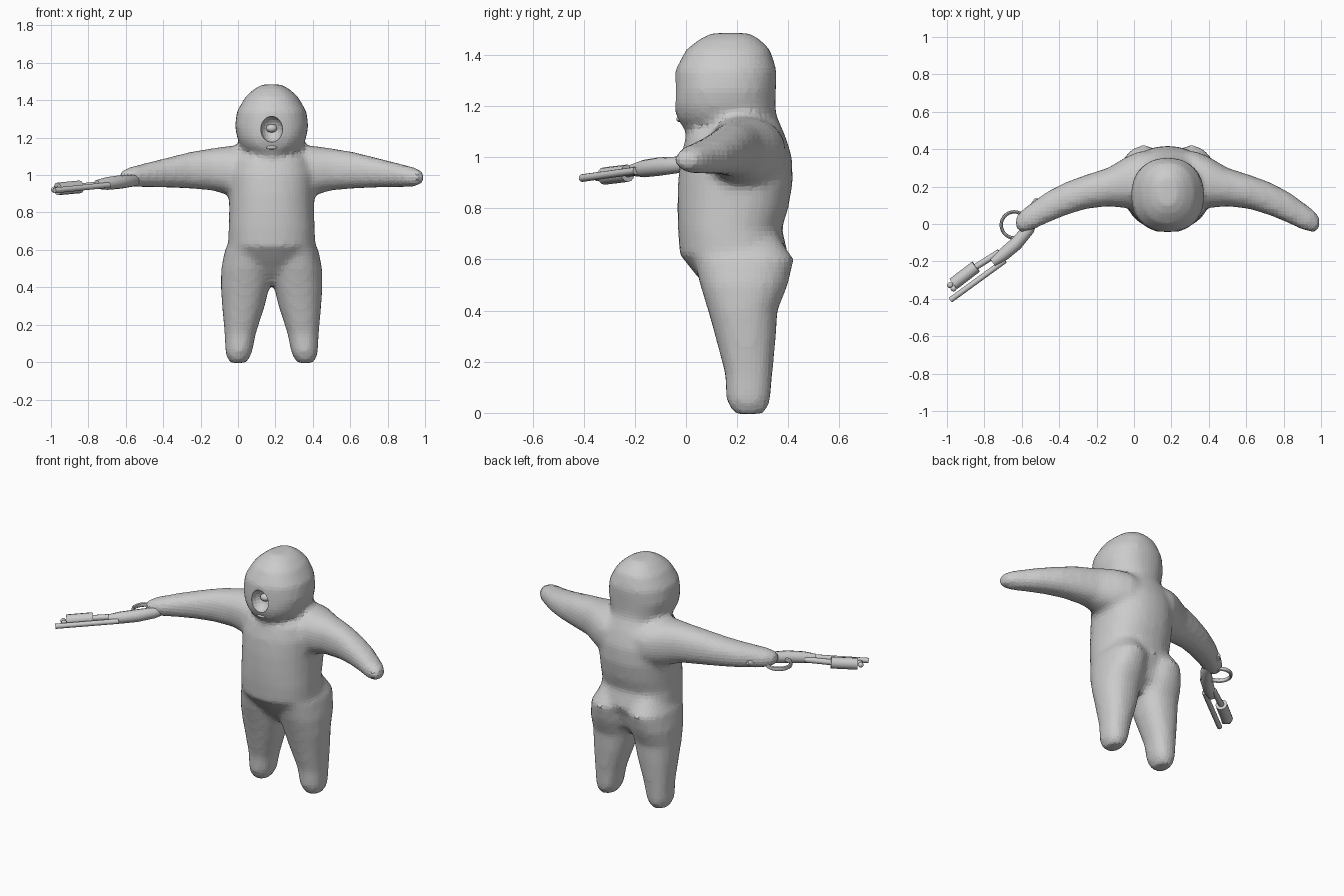
import bpy, bmesh
from math import cos, sin, pi, copysign
from mathutils import Vector, Matrix

cube = bpy.data.objects.get("Cube")
if cube:
    bpy.data.objects.remove(cube)

MID = 0.18  # the figure's own centre line in x

clay = bpy.data.materials.new("clay_grey")
clay.use_nodes = True
clay.diffuse_color = (0.6, 0.6, 0.6, 1)
for node in clay.node_tree.nodes:
    if node.type == 'BSDF_PRINCIPLED':
        node.inputs["Base Color"].default_value = (0.6, 0.6, 0.6, 1)


def finish(name, bm):
    """Turn a bmesh into a linked object with the clay material."""
    bmesh.ops.recalc_face_normals(bm, faces=bm.faces)
    mesh = bpy.data.meshes.new(name)
    bm.to_mesh(mesh)
    bm.free()
    mesh.materials.append(clay)
    obj = bpy.data.objects.new(name, mesh)
    bpy.context.collection.objects.link(obj)
    return obj


def bridge(bm, rings):
    """Skin a list of point rings and cap both ends."""
    loops = [[bm.verts.new(p) for p in ring] for ring in rings]
    count = len(loops[0])
    for a, b in zip(loops, loops[1:]):
        for i in range(count):
            j = (i + 1) % count
            bm.faces.new((a[i], a[j], b[j], b[i]))
    bm.faces.new(loops[0])
    bm.faces.new(loops[-1])


def oval(a0, a1, b0, b1, count=28, power=2.25):
    """Slightly squared oval filling the given bounds."""
    points = []
    for i in range(count):
        c, s = cos(2 * pi * i / count), sin(2 * pi * i / count)
        u = copysign(abs(c) ** (2 / power), c)
        v = copysign(abs(s) ** (2 / power), s)
        points.append(((a0 + a1 + (a1 - a0) * u) / 2, (b0 + b1 + (b1 - b0) * v) / 2))
    return points


def upright(bm, sections):
    """Sections: height, back and front limits, half width."""
    bridge(bm, [[(MID + u, v, z) for u, v in oval(-w, w, y0, y1)]
                for z, y0, y1, w in sections])


def ellipsoid(name, centre, radii):
    bm = bmesh.new()
    bmesh.ops.create_uvsphere(bm, u_segments=20, v_segments=12, radius=1)
    bmesh.ops.transform(bm, verts=bm.verts,
                        matrix=Matrix.Translation(centre) @ Matrix.Diagonal((*radii, 1)))
    return finish(name, bm)


def smooth(obj, angle=0.7):
    bpy.ops.object.select_all(action='DESELECT')
    obj.select_set(True)
    bpy.context.view_layer.objects.active = obj
    bpy.ops.object.shade_smooth_by_angle(angle=angle)


def tube(name, path, count=12):
    """Round rod through (point, radius) pairs."""
    bm = bmesh.new()
    rings = []
    for i, (p, r) in enumerate(path):
        before = Vector(path[max(i - 1, 0)][0])
        after = Vector(path[min(i + 1, len(path) - 1)][0])
        turn = (after - before).to_track_quat('Z', 'Y')
        rings.append([Vector(p) + turn @ Vector((r * cos(2 * pi * k / count),
                                                 r * sin(2 * pi * k / count), 0))
                      for k in range(count)])
    bridge(bm, rings)
    obj = finish(name, bm)
    smooth(obj)
    return obj


# Body: overlapping lofts that are fused into one skin
bm = bmesh.new()
torso = [(.42, .15, .28, .05), (.48, .09, .35, .14), (.55, .03, .37, .2),
         (.62, -.025, .4, .235), (.72, -.032, .375, .23), (.8, -.034, .4, .228),
         (.9, -.032, .418, .228), (1, -.022, .415, .23), (1.08, 0, .39, .21),
         (1.15, .05, .36, .14)]
head = [(1.05, .06, .32, .05), (1.1, 0, .36, .11), (1.15, -.035, .355, .165),
        (1.2, -.048, .35, .185), (1.26, -.046, .352, .197), (1.34, -.042, .355, .187),
        (1.42, 0, .33, .14), (1.46, .05, .29, .095), (1.485, .1, .25, .05)]
upright(bm, torso)
upright(bm, head)

# Legs: height, inner and outer x from the centre line, front and back y
leg = [(-.005, .14, .22, .19, .3), (.02, .12, .237, .172, .32), (.05, .105, .247, .157, .33),
       (.15, .085, .252, .153, .338), (.3, .037, .265, .114, .352),
       (.4, .012, .272, .086, .358), (.5, .0, .27, .055, .398),
       (.6, .0, .25, .03, .422), (.69, .02, .2, .07, .36)]
# Arms: distance from the centre line, y limits, z limits
arm = [(0, .06, .39, .92, 1.13), (.15, .08, .39, .88, 1.155), (.22, .085, .36, .89, 1.157),
       (.32, .095, .3, .918, 1.143), (.44, .08, .262, .928, 1.123), (.55, .045, .222, .933, 1.095),
       (.65, .003, .17, .935, 1.07), (.73, -.035, .112, .936, 1.05),
       (.78, -.045, .075, .942, 1.035), (.815, -.03, .035, .965, 1.01)]
for side in (1, -1):
    bridge(bm, [[(MID + side * u, v, z) for u, v in oval(x0, x1, y0, y1)]
                for z, x0, x1, y0, y1 in leg])
    bridge(bm, [[(MID + side * x, u, v) for u, v in oval(y0, y1, z0, z1)]
                for x, y0, y1, z0, z1 in arm])
body = finish("body", bm)

remesh = body.modifiers.new("fuse", 'REMESH')
remesh.mode = 'VOXEL'
remesh.voxel_size = 0.02
relax = body.modifiers.new("relax", 'SMOOTH')
relax.factor = 0.5
relax.iterations = 5

# Face opening cut into the head
cutter = ellipsoid("face_cutter", (MID, -.05, 1.245), (.06, .07, .07))
cutter.hide_render = True
cut = body.modifiers.new("face_opening", 'BOOLEAN')
cut.operation = 'DIFFERENCE'
cut.solver = 'EXACT'
cut.object = cutter

# Bake the skin and drop the cutter
bpy.context.view_layer.update()
graph = bpy.context.evaluated_depsgraph_get()
skin = bpy.data.meshes.new_from_object(body.evaluated_get(graph))
body.modifiers.clear()
body.data = skin
skin.materials.clear()
skin.materials.append(clay)
for face in skin.polygons:
    face.material_index = 0
    face.use_smooth = False
bpy.data.objects.remove(cutter)

# Small features of the face
smooth(ellipsoid("nose", (MID, .012, 1.25), (.03, .025, .022)))
smooth(ellipsoid("lip", (MID, -.024, 1.148), (.03, .014, .011)))

# Toy gun held in the right hand
tube("gun_stock", [((-.52, .135, .985), .012), ((-.525, .11, .982), .022),
                   ((-.535, .05, .975), .028), ((-.565, -.03, .97), .032),
                   ((-.63, -.105, .963), .036), ((-.7, -.165, .955), .034),
                   ((-.755, -.205, .95), .024)])
tube("gun_barrel", [((-.982, -.407, .918), .015), ((-.69, -.195, .947), .015)])
tube("gun_canister", [((-.965, -.32, .926), .034), ((-.845, -.228, .937), .034)])
tube("gun_pipe", [((-.85, -.232, .938), .017), ((-.72, -.15, .952), .017)])
for i, spot in enumerate([(-.983, -.327, .922), (-.965, -.345, .922)]):
    smooth(ellipsoid(f"gun_knob_{i + 1}", spot, (.016, .016, .016)))

# Trigger ring beside the stock
ring = bmesh.new()
steps, sides = 28, 8
loops = []
for i in range(steps):
    a = 2 * pi * i / steps
    loops.append([ring.verts.new((-.64 + (.07 + .009 * cos(b)) * cos(a),
                                  -.005 + (.07 + .009 * cos(b)) * sin(a),
                                  .96 + .014 * sin(b)))
                  for b in (2 * pi * k / sides for k in range(sides))])
for i in range(steps):
    p, q = loops[i], loops[(i + 1) % steps]
    for k in range(sides):
        m = (k + 1) % sides
        ring.faces.new((p[k], q[k], q[m], p[m]))
smooth(finish("trigger_ring", ring))
